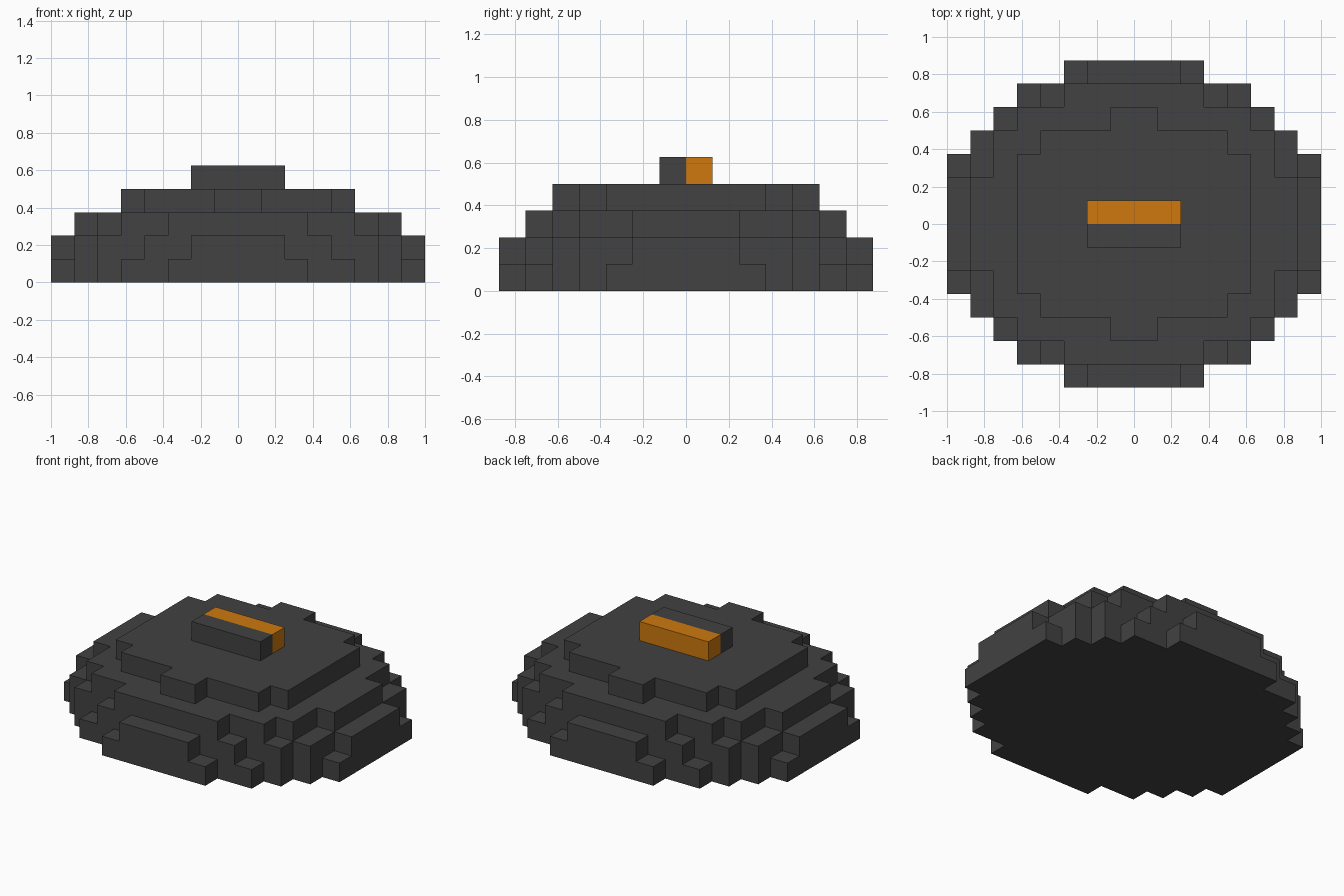
import bpy
import bmesh

U = 0.125  # edge of one block

old = bpy.data.objects.get("Cube")
if old:
    bpy.data.objects.remove(old, do_unlink=True)


def make_material(name, rgb):
    mat = bpy.data.materials.new(name)
    mat.use_nodes = True
    color = (*rgb, 1.0)
    mat.diffuse_color = color
    bsdf = next(n for n in mat.node_tree.nodes if n.type == "BSDF_PRINCIPLED")
    bsdf.inputs["Base Color"].default_value = color
    bsdf.inputs["Roughness"].default_value = 0.8
    return mat


charcoal = make_material("charcoal", (0.054, 0.054, 0.054))
orange = make_material("orange", (0.61, 0.19, 0.004))


def extrude_outline(name, points, level, mat):
    """One block-high slab from a flat outline given in block units."""
    bm = bmesh.new()
    base = bm.faces.new([bm.verts.new((x * U, y * U, level * U)) for x, y in points])
    top = bmesh.ops.extrude_face_region(bm, geom=[base], use_keep_orig=True)["geom"]
    verts = [g for g in top if isinstance(g, bmesh.types.BMVert)]
    bmesh.ops.translate(bm, verts=verts, vec=(0, 0, U))
    bmesh.ops.recalc_face_normals(bm, faces=bm.faces)
    mesh = bpy.data.meshes.new(name)
    bm.to_mesh(mesh)
    bm.free()
    mesh.materials.append(mat)
    obj = bpy.data.objects.new(name, mesh)
    bpy.context.collection.objects.link(obj)
    return obj


def stepped_outline(steps):
    """Mirror a staircase of (half width, half depth) into all four quadrants."""
    quarter = []
    for i, (x, y) in enumerate(steps):
        quarter.append((x, y))
        if i + 1 < len(steps):
            quarter.append((steps[i + 1][0], y))
    half = quarter + [(-x, y) for x, y in reversed(quarter)]
    return half + [(-x, -y) for x, y in half]


# Stacked stepped layers of the mound, bottom to top
layers = {
    "base_layer": [(8, 3), (7, 4), (6, 5), (5, 6), (3, 7)],
    "lower_layer": [(8, 2), (7, 4), (6, 5), (4, 6), (2, 7)],
    "middle_layer": [(7, 2), (6, 4), (5, 5), (3, 6)],
    "upper_layer": [(5, 3), (4, 4), (1, 5)],
}
for level, (name, steps) in enumerate(layers.items()):
    extrude_outline(name, stepped_outline(steps), level, charcoal)

# Two bars side by side on the top
for name, y, mat in (("front_bar", -1, charcoal), ("back_bar", 0, orange)):
    outline = [(-2, y), (2, y), (2, y + 1), (-2, y + 1)]
    extrude_outline(name, outline, len(layers), mat)
